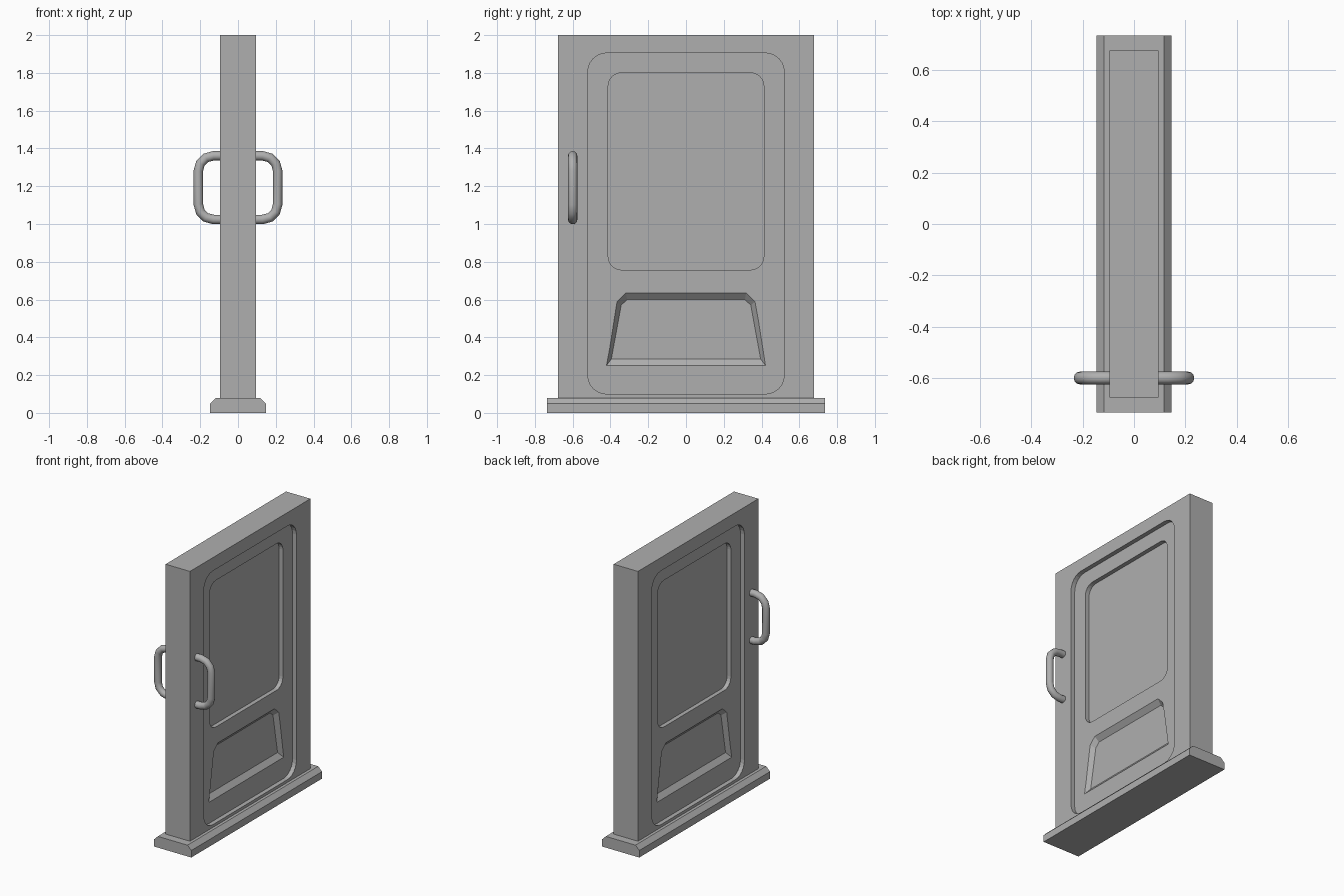
import bpy, bmesh
from math import sin, cos, pi, radians

if "Cube" in bpy.data.objects:
    bpy.data.objects.remove(bpy.data.objects["Cube"])

# dark grey finish shared by all parts
grey = bpy.data.materials.new("dark_grey")
grey.diffuse_color = (.43, .43, .43, 1)
grey.use_nodes = True
grey.node_tree.nodes["Principled BSDF"].inputs["Base Color"].default_value = grey.diffuse_color


def loft(name, rings):
    """Closed solid through rings of matching 3D points."""
    bm = bmesh.new()
    vs = [[bm.verts.new(p) for p in r] for r in rings]
    n = len(vs[0])
    for a, b in zip(vs, vs[1:]):
        for i in range(n):
            j = (i + 1) % n
            bm.faces.new((a[i], a[j], b[j], b[i]))
    bm.faces.new(vs[0][::-1])
    bm.faces.new(vs[-1])
    bmesh.ops.recalc_face_normals(bm, faces=bm.faces)
    me = bpy.data.meshes.new(name)
    bm.to_mesh(me)
    bm.free()
    me.materials.append(grey)
    ob = bpy.data.objects.new(name, me)
    bpy.context.collection.objects.link(ob)
    return ob


def at_x(pts, x, s=1):
    return [(s * x, y, z) for y, z in pts]


def rounded(y, z0, z1, r, seg=6):
    """Rounded rectangle in the yz plane."""
    pts = []
    corners = [(y - r, z1 - r), (r - y, z1 - r), (r - y, z0 + r), (y - r, z0 + r)]
    for k, (cy, cz) in enumerate(corners):
        for i in range(seg + 1):
            a = (k + i / seg) * pi / 2
            pts.append((cy + r * cos(a), cz + r * sin(a)))
    return pts


def mirrored(half):
    return half + [(-y, z) for y, z in reversed(half)]


def activate(ob):
    bpy.ops.object.select_all(action='DESELECT')
    ob.select_set(True)
    bpy.context.view_layer.objects.active = ob


def cut(target, cutter):
    activate(target)
    m = target.modifiers.new("cut", 'BOOLEAN')
    m.operation, m.solver, m.object = 'DIFFERENCE', 'EXACT', cutter
    bpy.ops.object.modifier_apply(modifier=m.name)
    bpy.data.objects.remove(cutter)


# threshold with chamfered long edges
prof = [(-.147, 0), (.147, 0), (.147, .05), (.117, .08), (-.117, .08), (-.147, .05)]
loft("threshold", [[(x, y, z) for x, z in prof] for y in (-.735, .735)])

# door slab
slab = [(-.677, .08), (.677, .08), (.677, 2), (-.677, 2)]
door = loft("door_slab", [at_x(slab, -.096), at_x(slab, .096)])

# recesses on both faces
field = rounded(.52, .10, 1.905, .10)
window = rounded(.412, .757, 1.80, .07)
outer = mirrored([(.421, .25), (.365, .59), (.318, .635)])
inner = mirrored([(.395, .286), (.343, .57), (.312, .60)])
flare = [(a + (a - c) * .5, b + (b - d) * .5) for (a, b), (c, d) in zip(outer, inner)]
for s in (1, -1):
    cut(door, loft("field_cutter", [at_x(field, .065, s), at_x(field, .2, s)]))
    cut(door, loft("window_cutter", [at_x(window, .035, s), at_x(window, .15, s)]))
    cut(door, loft("kick_panel_cutter", [at_x(inner, .035, s), at_x(flare, .08, s)]))

# bent tube handles on both faces
R, X, Z0, Z1 = .08, .21, 1.024, 1.361
path = [(.09, Z0)]
path += [(X - R + R * sin(a), Z0 + R - R * cos(a)) for a in (0, pi / 6, pi / 3, pi / 2)]
path += [(x, Z0 + Z1 - z) for x, z in reversed(path)]
for side, s in (("right", 1), ("left", -1)):
    cu = bpy.data.curves.new("handle_" + side, 'CURVE')
    cu.dimensions = '3D'
    cu.bevel_depth, cu.bevel_resolution, cu.use_fill_caps = .025, 4, True
    cu.materials.append(grey)
    sp = cu.splines.new('POLY')
    sp.points.add(len(path) - 1)
    for p, (x, z) in zip(sp.points, path):
        p.co = (s * x, -.6, z, 1)
    ob = bpy.data.objects.new("handle_" + side, cu)
    bpy.context.collection.objects.link(ob)
    activate(ob)
    bpy.ops.object.convert(target='MESH')
    bpy.ops.object.shade_smooth_by_angle(angle=radians(60))
